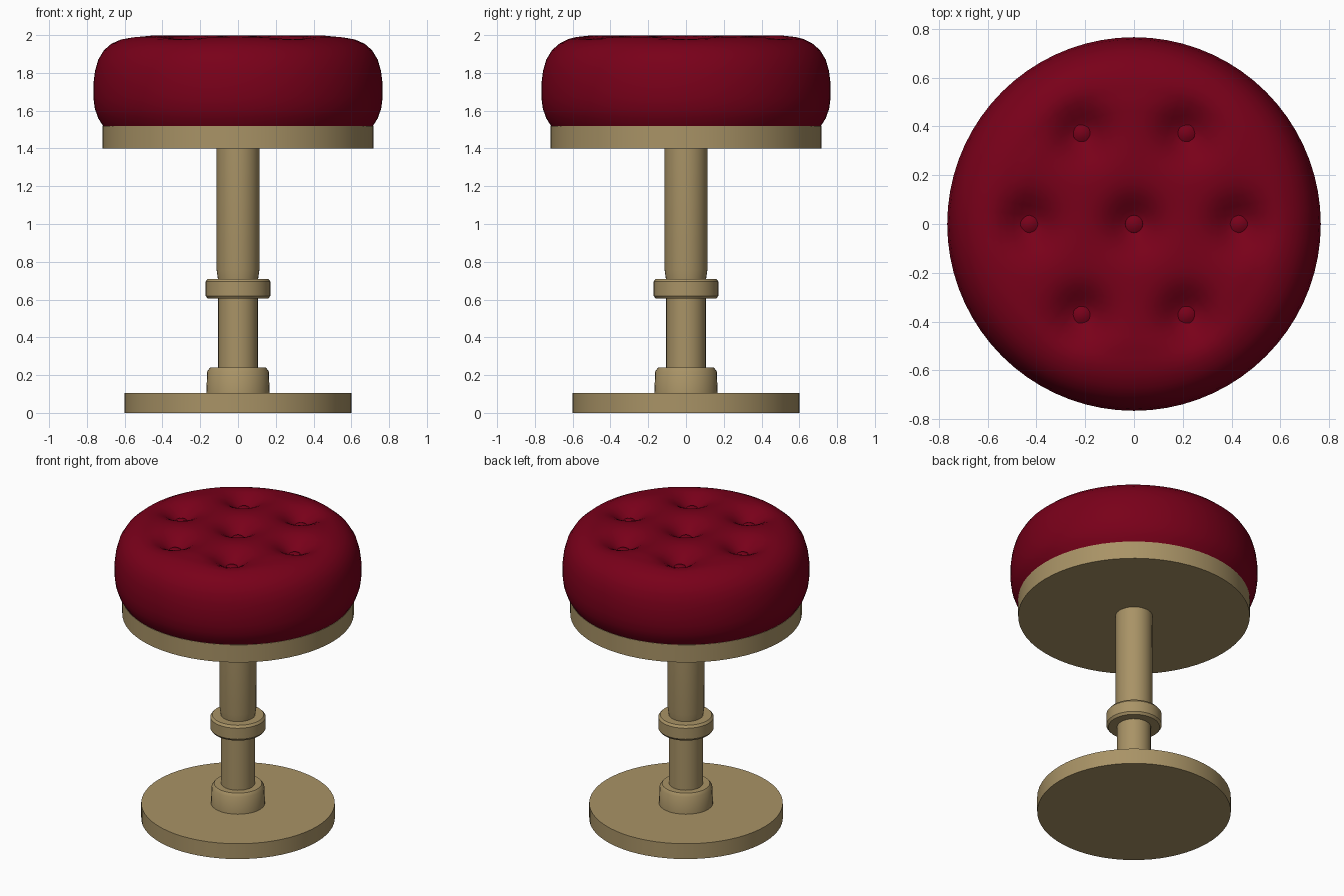
import bpy, bmesh, math

if "Cube" in bpy.data.objects:
    bpy.data.objects.remove(bpy.data.objects["Cube"])


def material(name, rgb):
    m = bpy.data.materials.new(name)
    m.diffuse_color = (*rgb, 1)
    m.use_nodes = True
    m.node_tree.nodes["Principled BSDF"].inputs["Base Color"].default_value = m.diffuse_color
    return m


RED = material("dark red leather", (0.19, 0.0, 0.010))
TAN = material("tan metal", (0.395, 0.292, 0.133))


def lathe(name, profile, mat, segs=48, height=None):
    """Revolve (radius, z) points about z; radius 0 becomes a pole."""
    bm = bmesh.new()
    rings = []
    for r, z in profile:
        if r == 0:
            rings.append([bm.verts.new((0, 0, z))] * segs)
        else:
            rings.append([bm.verts.new((r * math.cos(2 * math.pi * i / segs),
                                        r * math.sin(2 * math.pi * i / segs), z))
                          for i in range(segs)])
    for a, b in zip(rings, rings[1:]):
        for i in range(segs):
            j = (i + 1) % segs
            quad = list(dict.fromkeys((a[i], a[j], b[j], b[i])))
            bm.faces.new(quad)
    if height:
        for v in bm.verts:
            v.co.z += height(v.co.x, v.co.y, v.co.z)
    bmesh.ops.recalc_face_normals(bm, faces=bm.faces)
    me = bpy.data.meshes.new(name)
    bm.to_mesh(me)
    bm.free()
    me.materials.append(mat)
    ob = bpy.data.objects.new(name, me)
    bpy.context.collection.objects.link(ob)
    bpy.context.view_layer.objects.active = ob
    bpy.ops.object.select_all(action='DESELECT')
    ob.select_set(True)
    bpy.ops.object.shade_smooth_by_angle(angle=math.radians(35))
    return ob


# Tufts: one in the middle and a ring of six
TUFTS = [(0, 0)] + [(0.43 * math.cos(k * math.pi / 3), 0.43 * math.sin(k * math.pi / 3))
                    for k in range(6)]


def dimple(x, y, z):
    if z < 1.9:
        return 0
    return -sum(0.09 * math.exp(-((x - a) ** 2 + (y - b) ** 2) / (2 * 0.075 ** 2))
                for a, b in TUFTS)


# Tufted cushion
side = [(0.715, 1.52), (0.74, 1.56), (0.758, 1.61), (0.766, 1.67), (0.766, 1.74),
        (0.757, 1.81), (0.74, 1.87), (0.71, 1.92), (0.67, 1.955), (0.62, 1.98)]
top = [(0.58 - 0.029 * i, 1.99 + 0.01 * min(1, i / 3)) for i in range(20)]
lathe("cushion", side + top + [(0, 2.0)], RED, 72, dimple)

# Buttons sunk in the tufts
for n, (x, y) in enumerate(TUFTS):
    b = lathe(f"button_{n}", [(0.04, 1.908), (0.036, 1.921), (0.02, 1.930), (0, 1.932)], RED, 16)
    b.location = (x, y, 0)

# Seat plate under the cushion
lathe("seat_plate", [(0, 1.40), (0.718, 1.40), (0.718, 1.52), (0, 1.52)], TAN, 64)

# Upper and lower column
lathe("upper_column", [(0.105, 0.70), (0.114, 0.76), (0.115, 1.40)], TAN, 32)
lathe("lower_column", [(0.105, 0.2), (0.105, 0.61)], TAN, 32)

# Adjusting ring
lathe("adjusting_ring", [(0.085, 0.605), (0.16, 0.605), (0.172, 0.62), (0.172, 0.695),
                         (0.16, 0.71), (0.085, 0.71)], TAN, 32)

# Foot collar and round base
lathe("foot_collar", [(0.168, 0.10), (0.163, 0.22), (0.148, 0.24), (0.10, 0.24)], TAN, 32)
lathe("base", [(0, 0), (0.6, 0), (0.6, 0.105), (0, 0.105)], TAN, 64)
